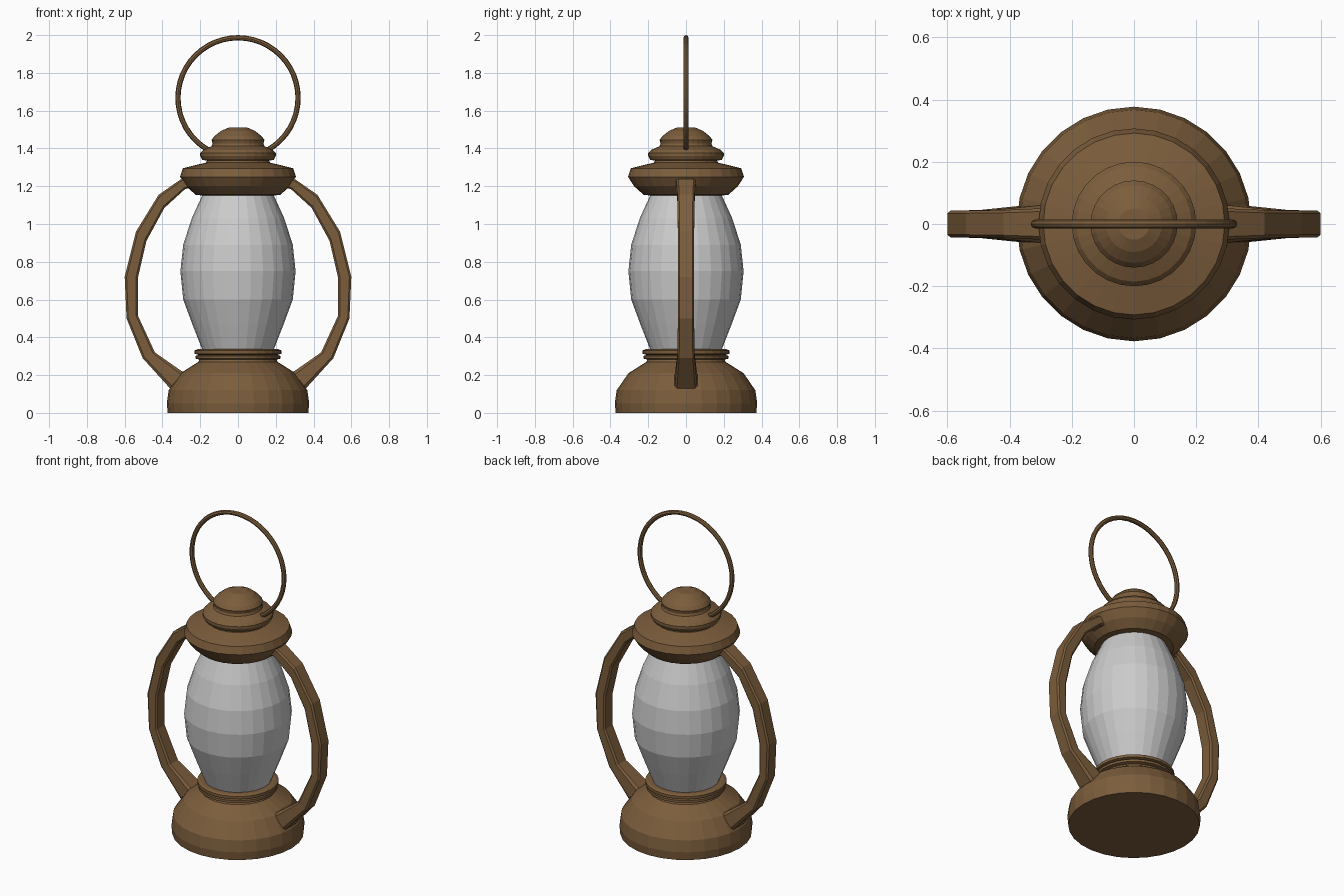
import bpy, bmesh
from math import sin, cos, pi
from mathutils import Vector

if "Cube" in bpy.data.objects:
    bpy.data.objects.remove(bpy.data.objects["Cube"])

SIDES = 28
brown = bpy.data.materials.new("brown_metal")
brown.diffuse_color = (0.2, 0.11, 0.045, 1)
brown.use_nodes = True
brown.node_tree.nodes["Principled BSDF"].inputs["Base Color"].default_value = brown.diffuse_color


def finish(bm, name, mat):
    bmesh.ops.recalc_face_normals(bm, faces=bm.faces)
    me = bpy.data.meshes.new(name)
    bm.to_mesh(me)
    bm.free()
    ob = bpy.data.objects.new(name, me)
    bpy.context.collection.objects.link(ob)
    if mat:
        me.materials.append(mat)
    return ob


def skin(bm, rings, closed=False):
    """Bridge consecutive rings of points, capping the ends if open."""
    vs = [[bm.verts.new(p) for p in r] for r in rings]
    pairs = list(zip(vs, vs[1:])) + ([(vs[-1], vs[0])] if closed else [])
    for a, b in pairs:
        for i in range(len(a)):
            j = (i + 1) % len(a)
            bm.faces.new((a[i], a[j], b[j], b[i]))
    if not closed:
        bm.faces.new(vs[0])
        bm.faces.new(vs[-1])


def lathe(name, profile, mat=None):
    bm = bmesh.new()
    skin(bm, [[(r * cos(2 * pi * i / SIDES), r * sin(2 * pi * i / SIDES), z)
               for i in range(SIDES)] for r, z in profile])
    return finish(bm, name, mat)


# Base with collar
lathe("base", [(.372, 0), (.377, .05), (.367, .12), (.305, .21), (.21, .27),
               (.205, .282), (.225, .287), (.225, .302), (.208, .307),
               (.23, .313), (.23, .33), (.215, .337), (.18, .337)], brown)

# Glass globe
lathe("glass_globe", [(.17, .32), (.19, .337), (.242, .47), (.29, .6), (.305, .75),
                      (.29, .89), (.245, 1.03), (.19, 1.15), (.18, 1.17)])

# Stepped cap
lathe("cap", [(.18, 1.15), (.225, 1.155), (.275, 1.2), (.307, 1.25), (.292, 1.295),
              (.17, 1.325), (.165, 1.335), (.19, 1.34), (.2, 1.36), (.2, 1.375),
              (.185, 1.392), (.14, 1.412), (.135, 1.425), (.14, 1.445), (.125, 1.465),
              (.09, 1.493), (.05, 1.51)], brown)

# Side arms: outer xz, inner xz, half width in y
arm = [((.27, 1.245), (.23, 1.195), .055),
       ((.305, 1.235), (.28, 1.185), .05),
       ((.42, 1.155), (.39, 1.085), .045),
       ((.54, .96), (.485, .91), .043),
       ((.6, .72), (.53, .715), .043),
       ((.59, .5), (.53, .515), .043),
       ((.505, .29), (.44, .32), .045),
       ((.36, .13), (.29, .215), .06)]
for side, sx in (("left", -1), ("right", 1)):
    bm = bmesh.new()
    rings = []
    for o, n, w in arm:
        o, n = Vector((sx * o[0], 0, o[1])), Vector((sx * n[0], 0, n[1]))
        section = [(0, -.8), (.15, -1), (.85, -1), (1, -.8),
                   (1, .8), (.85, 1), (.15, 1), (0, .8)]
        rings.append([o.lerp(n, t) + Vector((0, k * w, 0)) for t, k in section])
    skin(bm, rings)
    finish(bm, side + "_arm", brown)

# Carrying ring, lower part buried in the cap
bm = bmesh.new()
R, r = .318, .014
skin(bm, [[((R + r * cos(b)) * cos(a), r * sin(b), 1.668 + (R + r * cos(b)) * sin(a))
           for b in [2 * pi * k / 8 for k in range(8)]]
          for a in [2 * pi * (i + .5) / 48 - pi / 48 for i in range(48)]], closed=True)
finish(bm, "carrying_ring", brown)
